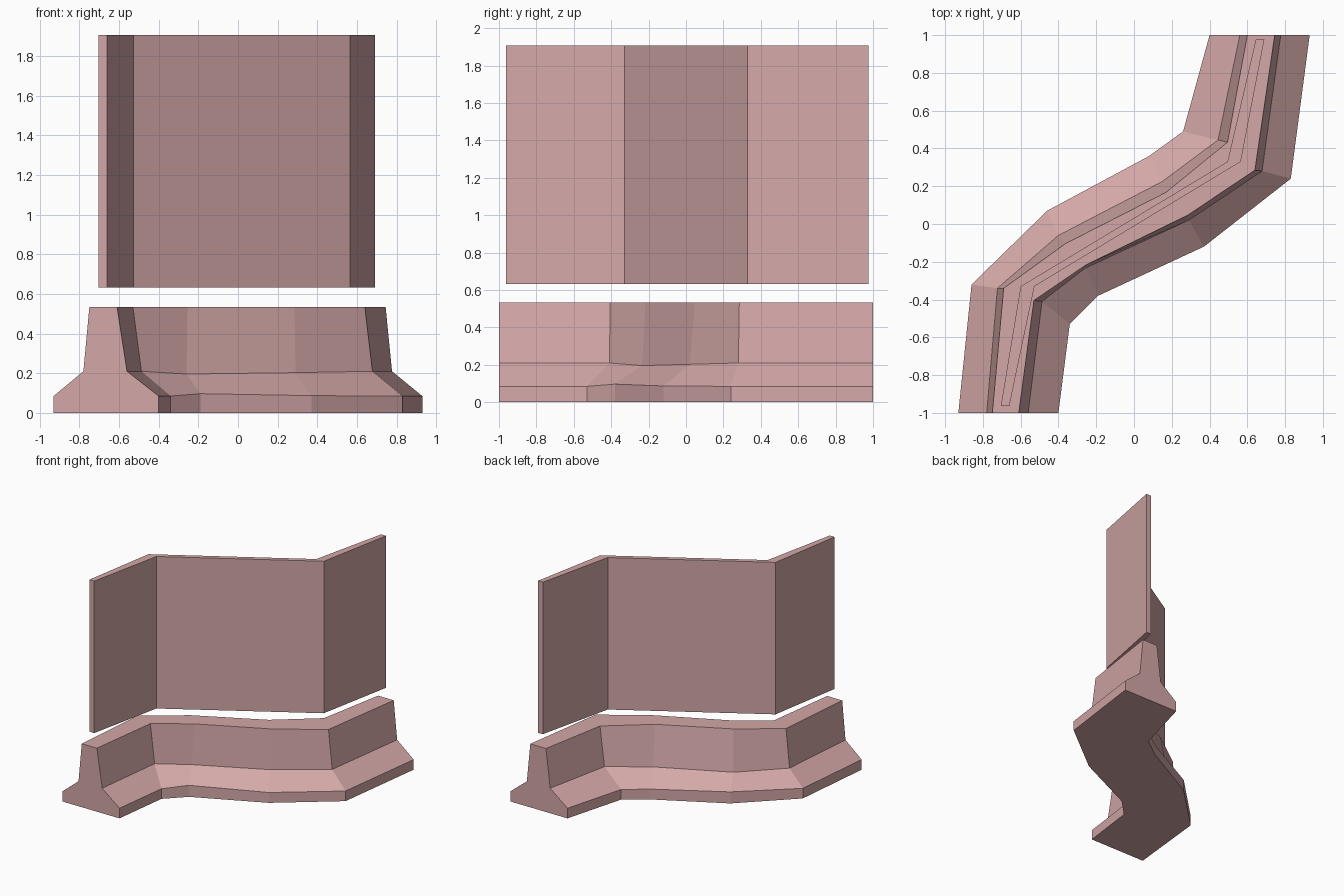
import bpy, bmesh

if "Cube" in bpy.data.objects:
    bpy.data.objects.remove(bpy.data.objects["Cube"])

mat = bpy.data.materials.new("dusty_pink")
mat.diffuse_color = (0.66, 0.39, 0.39, 1)
mat.use_nodes = True
mat.node_tree.nodes["Principled BSDF"].inputs["Base Color"].default_value = mat.diffuse_color


def loft(name, rings):
    """Skin a row of equal cross-sections and cap both ends."""
    bm = bmesh.new()
    rows = [[bm.verts.new(p) for p in ring] for ring in rings]
    n = len(rows[0])
    for a, b in zip(rows, rows[1:]):
        for i in range(n):
            j = (i + 1) % n
            bm.faces.new((a[i], a[j], b[j], b[i]))
    bm.faces.new(rows[0])
    bm.faces.new(rows[-1][::-1])
    bmesh.ops.recalc_face_normals(bm, faces=bm.faces)
    me = bpy.data.meshes.new(name)
    bm.to_mesh(me)
    bm.free()
    me.materials.append(mat)
    ob = bpy.data.objects.new(name, me)
    bpy.context.collection.objects.link(ob)
    return ob


# Plan lines of the barrier: foot, slope break and top edge on each side
left_foot = [(-.93, -1), (-.86, -.32), (-.46, .07), (.08, .36), (.26, .49), (.40, 1)]
left_break = [(-.78, -1), (-.723, -.34), (-.40, -.06), (.15, .225), (.445, .445), (.56, 1)]
left_top = [(-.75, -1), (-.69, -.34), (-.365, -.105), (.17, .168), (.495, .433), (.60, 1)]
right_top = [(-.61, -1), (-.53, -.405), (-.255, -.217), (.285, .047), (.64, .285), (.745, 1)]
right_break = [(-.56, -1), (-.487, -.41), (-.26, -.235), (.29, .02), (.678, .28), (.777, 1)]
right_foot = [(-.40, -1), (-.34, -.53), (-.19, -.38), (.37, -.12), (.83, .24), (.93, 1)]

# Heights of the foot edge and slope break along the barrier
foot_z = [.085, .085, .097, .087, .085, .085]
break_z = [.21, .21, .196, .203, .21, .21]

# Sloped concrete barrier
rings = []
for i in range(6):
    rings.append([(*left_foot[i], 0), (*left_foot[i], foot_z[i]),
                  (*left_break[i], break_z[i]), (*left_top[i], .533),
                  (*right_top[i], .533), (*right_break[i], break_z[i]),
                  (*right_foot[i], foot_z[i]), (*right_foot[i], 0)])
loft("barrier", rings)

# Thin folded panel floating above the barrier
panel_left = [(-.705, -.963), (-.60, -.33), (.495, .33), (.645, .977)]
panel_right = [(-.66, -.963), (-.527, -.33), (.565, .33), (.69, .977)]
loft("upper_panel", [[(*l, .632), (*l, 1.907), (*r, 1.907), (*r, .632)]
                     for l, r in zip(panel_left, panel_right)])
